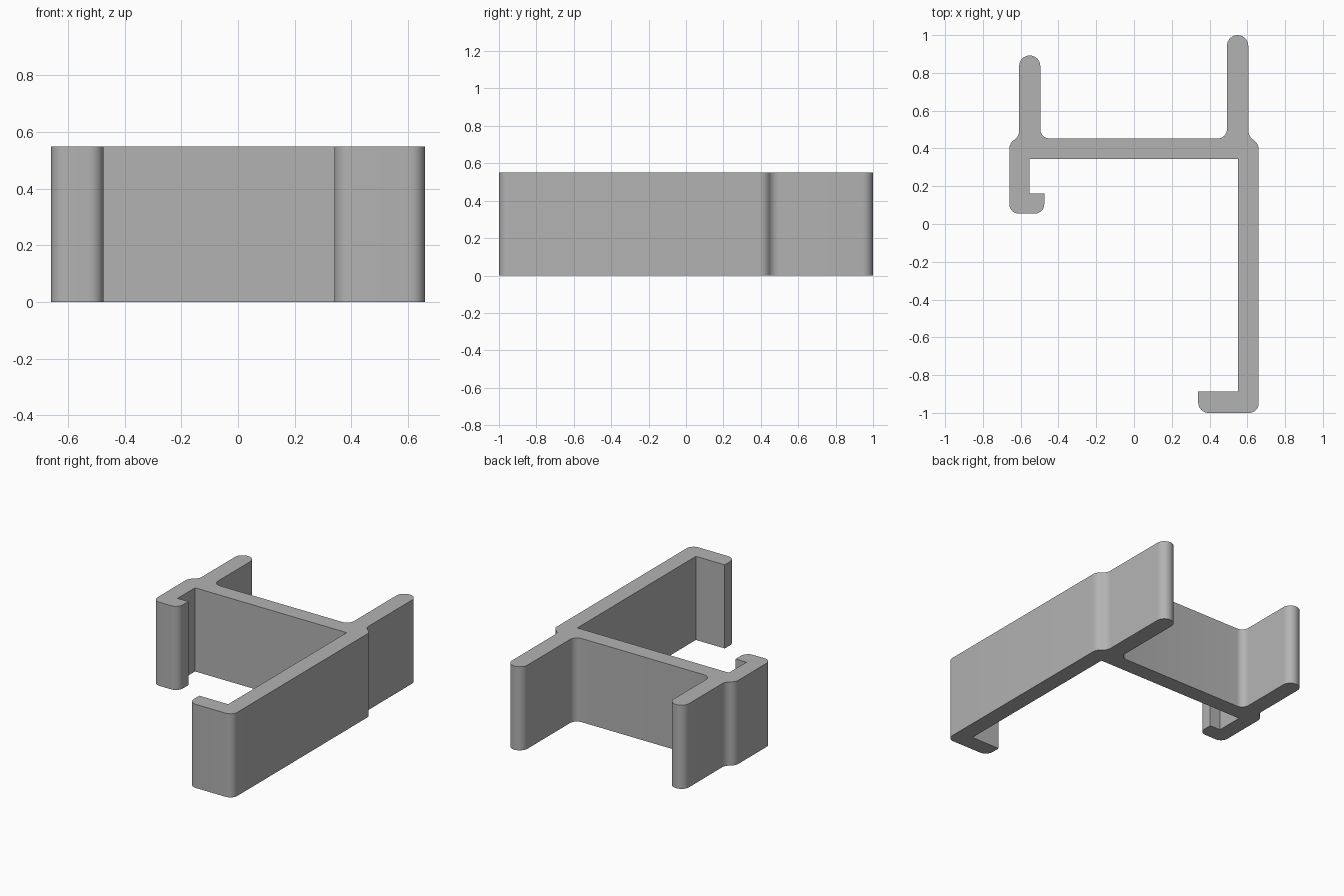
import bpy, bmesh, math
from mathutils import Vector

if "Cube" in bpy.data.objects:
    bpy.data.objects.remove(bpy.data.objects["Cube"])

HEIGHT = 0.55

# Outline corners: x, y, fillet radius
CORNERS = [
    # short left hook
    (-0.66, 0.055, 0.05), (-0.475, 0.055, 0.05), (-0.475, 0.162, 0), (-0.553, 0.162, 0),
    # underside of the web, then the long right arm and its hook
    (-0.553, 0.344, 0), (0.55, 0.344, 0), (0.55, -0.888, 0), (0.34, -0.888, 0),
    (0.34, -1.0, 0.055), (0.66, -1.0, 0.05),
    # right shoulder and tall prong
    (0.66, 0.427, 0.06), (0.605, 0.464, 0.06), (0.605, 1.0, 0.0565), (0.492, 1.0, 0.0565),
    # top of the web
    (0.492, 0.452, 0.05), (-0.496, 0.452, 0.05),
    # short prong and left shoulder
    (-0.496, 0.892, 0.0555), (-0.608, 0.892, 0.0555), (-0.608, 0.464, 0.06), (-0.66, 0.427, 0.06),
]


def rounded(corners, steps=8):
    """Replace each corner that has a radius with an arc."""
    points = []
    for i, (x, y, r) in enumerate(corners):
        p = Vector((x, y))
        if r == 0:
            points.append(p)
            continue
        a = (Vector(corners[i - 1][:2]) - p).normalized()
        b = (Vector(corners[(i + 1) % len(corners)][:2]) - p).normalized()
        half = a.angle(b) / 2
        centre = p + (a + b).normalized() * r / math.sin(half)
        start = p + a * r / math.tan(half) - centre
        end = p + b * r / math.tan(half) - centre
        sweep = start.angle_signed(end)
        for k in range(steps + 1):
            t = -sweep * k / steps
            c, s = math.cos(t), math.sin(t)
            points.append(centre + Vector((start.x * c - start.y * s, start.x * s + start.y * c)))
    return points


# Extruded bracket
bm = bmesh.new()
base = bm.faces.new([bm.verts.new((p.x, p.y, 0)) for p in rounded(CORNERS)])
result = bmesh.ops.extrude_face_region(bm, geom=[base], use_keep_orig=True)
top = [v for v in result["geom"] if isinstance(v, bmesh.types.BMVert)]
bmesh.ops.translate(bm, verts=top, vec=(0, 0, HEIGHT))
bmesh.ops.remove_doubles(bm, verts=bm.verts, dist=0.0005)
bmesh.ops.recalc_face_normals(bm, faces=bm.faces)
mesh = bpy.data.meshes.new("bracket")
bm.to_mesh(mesh)
bm.free()

grey = bpy.data.materials.new("grey")
grey.diffuse_color = (0.45, 0.45, 0.45, 1)
grey.use_nodes = True
grey.node_tree.nodes["Principled BSDF"].inputs["Base Color"].default_value = grey.diffuse_color
mesh.materials.append(grey)

bracket = bpy.data.objects.new("bracket", mesh)
bpy.context.collection.objects.link(bracket)
bpy.context.view_layer.objects.active = bracket
bracket.select_set(True)
bpy.ops.object.shade_smooth_by_angle(angle=math.radians(30))
